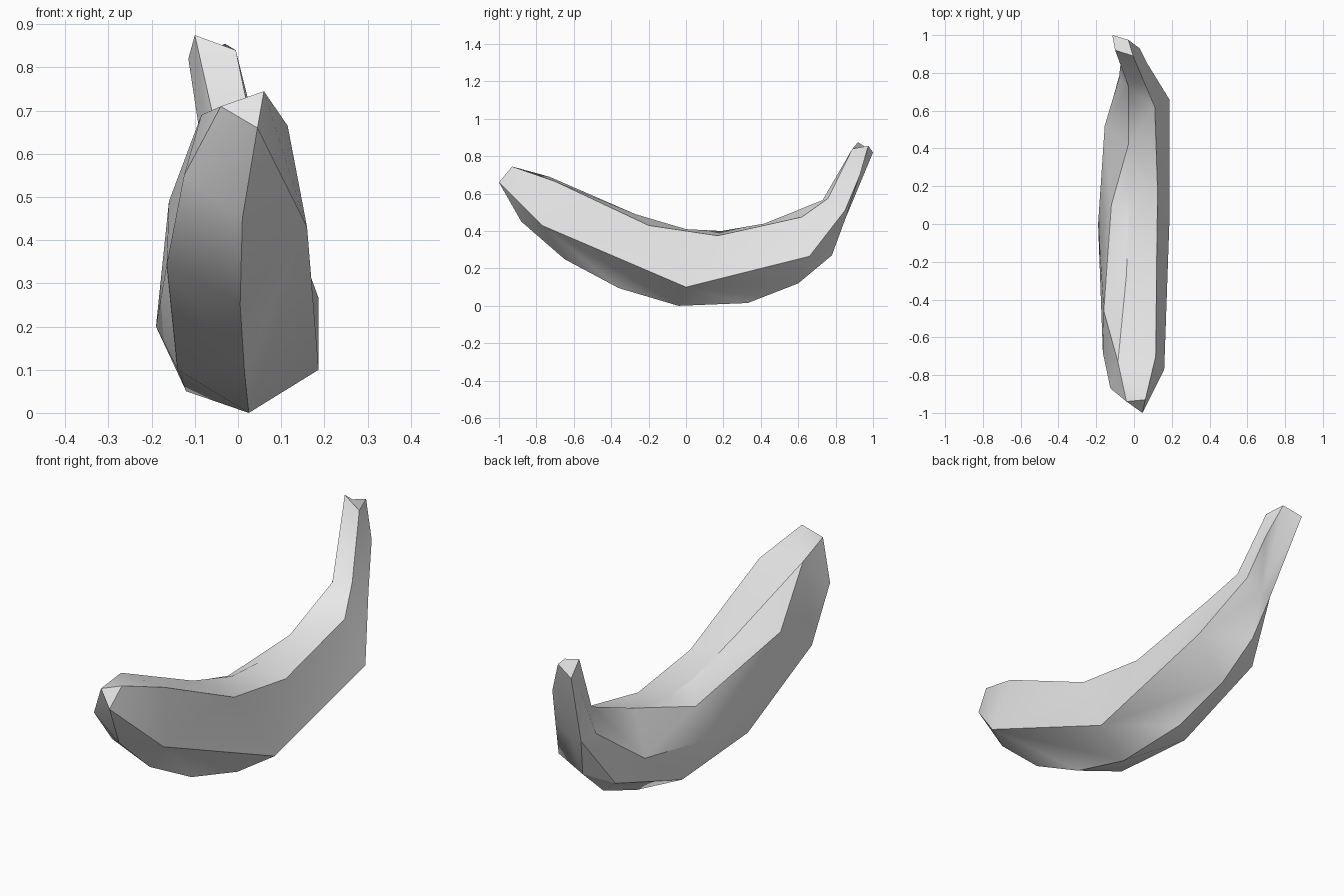
import bpy, bmesh, math

cube = bpy.data.objects.get("Cube")
if cube:
    bpy.data.objects.remove(cube, do_unlink=True)

# One plain grey colour
GREY = (0.8, 0.8, 0.8, 1.0)
mat = bpy.data.materials.new("plain grey")
mat.diffuse_color = GREY
mat.use_nodes = True
bsdf = mat.node_tree.nodes["Principled BSDF"]
bsdf.inputs["Base Color"].default_value = GREY
bsdf.inputs["Roughness"].default_value = 0.8

# Corners of the cut stem end
stem_a, stem_b = (-0.10, 0.92, 0.875), (-0.005, 0.89, 0.84)
stem_c, stem_d = (-0.03, 0.975, 0.855), (-0.115, 1.0, 0.82)
# Corners of the blunt front end
tip_top, tip_low, tip_side = (0.06, -0.93, 0.745), (0.045, -1.0, 0.66), (-0.04, -0.94, 0.71)

# Lengthwise ridges, each running from the blunt end to the stem
upper_left = [tip_top, (0.115, -0.70, 0.665), (0.12, -0.20, 0.43), (0.125, 0.17, 0.375),
              (0.11, 0.62, 0.475), (0.05, 0.76, 0.575), stem_b]
lower_left = [tip_low, (0.16, -0.77, 0.43), (0.187, 0.0, 0.10), (0.187, 0.66, 0.265),
              (0.07, 0.85, 0.51), (0.03, 0.93, 0.70), stem_c]
keel = [tip_low, (0.01, -0.88, 0.45), (0.005, -0.65, 0.25), (0.015, -0.36, 0.095),
        (0.025, -0.04, 0.0), (0.02, 0.33, 0.015), (0.0, 0.60, 0.12),
        (-0.02, 0.78, 0.27), (-0.01, 0.85, 0.46), stem_d]
lower_right = [tip_side, (-0.125, -0.87, 0.55), (-0.165, -0.68, 0.345), (-0.14, -0.25, 0.10),
               (-0.12, 0.20, 0.05), (-0.11, 0.67, 0.21), (-0.06, 0.85, 0.46), stem_d]
upper_right = [tip_side, (-0.085, -0.73, 0.69), (-0.16, -0.46, 0.49), (-0.12, 0.10, 0.35),
               (-0.155, 0.52, 0.28), (-0.08, 0.77, 0.47), (-0.07, 0.86, 0.68), stem_a]
bulge_right = lower_right[:3] + [(-0.19, 0.0, 0.20)] + upper_right[4:]
crown = upper_right[:2] + [(-0.04, -0.27, 0.49), (-0.03, 0.0, 0.41), (-0.03, 0.19, 0.40),
                           (-0.03, 0.42, 0.44), (-0.03, 0.73, 0.565), stem_a]
ridges = [upper_left, crown, upper_right, bulge_right, lower_right, keel, lower_left]

bm = bmesh.new()
cache = {}


def vert(p):
    if p not in cache:
        cache[p] = bm.verts.new(p)
    return cache[p]


def face(*points):
    unique = list(dict.fromkeys(points))
    if len(unique) > 2:
        bm.faces.new([vert(p) for p in unique])


def zip_ridges(a, b):
    """Fill the strip between two ridges, always stepping the one that lags in y."""
    i = j = 0
    while i < len(a) - 1 or j < len(b) - 1:
        if j == len(b) - 1 or (i < len(a) - 1 and a[i + 1][1] <= b[j + 1][1]):
            face(a[i], b[j], a[i + 1])
            i += 1
        else:
            face(a[i], b[j], b[j + 1])
            j += 1


# Skin, then the two end caps
for a, b in zip(ridges, ridges[1:] + ridges[:1]):
    zip_ridges(a, b)
face(*[r[0] for r in ridges])
face(*[r[-1] for r in ridges])
bmesh.ops.recalc_face_normals(bm, faces=bm.faces[:])

mesh = bpy.data.meshes.new("banana")
bm.to_mesh(mesh)
bm.free()
mesh.materials.append(mat)
banana = bpy.data.objects.new("banana", mesh)
bpy.context.collection.objects.link(banana)

# Soft shading that keeps the ridges crisp
bpy.ops.object.select_all(action='DESELECT')
banana.select_set(True)
bpy.context.view_layer.objects.active = banana
bpy.ops.object.shade_smooth_by_angle(angle=math.radians(30))
